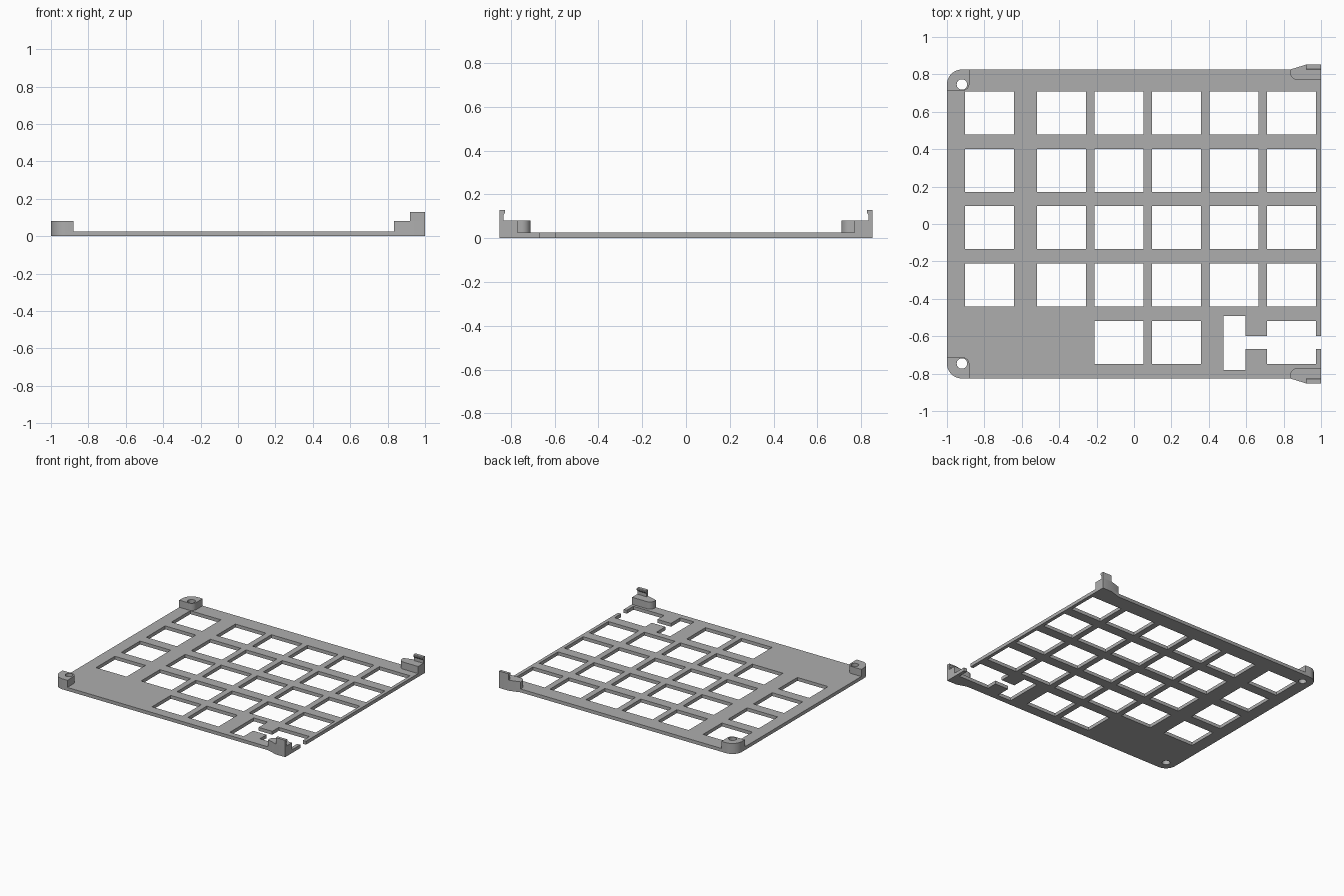
import bpy, bmesh
from math import sin, cos, pi

cube = bpy.data.objects.get("Cube")
if cube:
    bpy.data.objects.remove(cube, do_unlink=True)

grey = bpy.data.materials.new("mid grey")
grey.use_nodes = True
colour = (0.42, 0.42, 0.42, 1)
grey.diffuse_color = colour
grey.node_tree.nodes["Principled BSDF"].inputs["Base Color"].default_value = colour

PLATE, BOSS, HOOK = 0.026, 0.081, 0.13   # top heights
W, D, LUG = 1.0, 0.826, 0.852            # half width, plate half depth, clip half depth
SCREW_X, SCREW_Y = -0.92, 0.746


def arc(cx, cy, r, start, end, steps=10):
    """Points on an arc, angles in quarter turns."""
    angles = [(start + (end - start) * i / steps) * pi / 2 for i in range(steps + 1)]
    return [(cx + r * cos(a), cy + r * sin(a)) for a in angles]


def add_prism(bm, points, low, high, place=lambda u, v, w: (u, v, w)):
    bottom = [bm.verts.new(place(u, v, low)) for u, v in points]
    top = [bm.verts.new(place(u, v, high)) for u, v in points]
    bm.faces.new(bottom[::-1])
    bm.faces.new(top)
    for i in range(len(points)):
        j = (i + 1) % len(points)
        bm.faces.new((bottom[i], bottom[j], top[j], top[i]))


def finish(name, bm):
    bmesh.ops.recalc_face_normals(bm, faces=bm.faces)
    mesh = bpy.data.meshes.new(name)
    bm.to_mesh(mesh)
    bm.free()
    mesh.materials.append(grey)
    obj = bpy.data.objects.new(name, mesh)
    bpy.context.collection.objects.link(obj)
    return obj


def prism(name, *args):
    bm = bmesh.new()
    add_prism(bm, *args)
    return finish(name, bm)


def rect(x0, x1, y0, y1):
    return [(x0, y0), (x1, y0), (x1, y1), (x0, y1)]


def cut(obj, shapes):
    """Cut separate vertical shapes out of an object."""
    bm = bmesh.new()
    for points in shapes:
        add_prism(bm, points, -0.1, 0.3)
    cutter = finish("cutter", bm)
    cutter.hide_render = True
    mod = obj.modifiers.new("cut", 'BOOLEAN')
    mod.object, mod.operation, mod.solver = cutter, 'DIFFERENCE', 'EXACT'
    bpy.context.view_layer.objects.active = obj
    bpy.ops.object.modifier_apply(modifier="cut")
    bpy.data.objects.remove(cutter, do_unlink=True)


def smooth(obj):
    bpy.ops.object.select_all(action='DESELECT')
    obj.select_set(True)
    bpy.context.view_layer.objects.active = obj
    bpy.ops.object.shade_smooth_by_angle(angle=0.5)


# Plate with two round corners and two lugs that carry the clips
lug_edge = [(W, LUG), (0.92, LUG), (0.835, D)]
outline = lug_edge + arc(SCREW_X, SCREW_Y, 0.08, 1, 2)
outline += [(x, -y) for x, y in reversed(outline)]
plate = prism("switch_plate", outline, 0, PLATE)

# Key openings on a regular pitch, the first column set apart
columns = [-0.904] + [-0.519 + 0.3077 * i for i in range(5)]
rows = [0.709 - 0.307 * i for i in range(5)]
openings = [rect(x, x + 0.262, y - 0.23, y)
            for r, y in enumerate(rows) for c, x in enumerate(columns)
            if r < 4 or c in (2, 3, 5)]
openings.append(rect(0.478, 0.596, -0.781, -0.491))   # tall stabiliser opening
screws = [arc(SCREW_X, s * SCREW_Y, 0.028, 0, 4, 32)[:-1] for s in (1, -1)]
cut(plate, openings + screws)
cut(plate, [rect(0.55, 1.1, -0.668, -0.599)])         # slot out through the edge
smooth(plate)

for side, s in (("back", 1), ("front", -1)):
    # Screw boss at the corner
    shape = arc(SCREW_X, SCREW_Y, 0.08, 1, 2) + [(-W, 0.711)]
    shape += arc(-0.92, 0.751, 0.04, 3, 4) + [(-0.88, D)]
    boss = prism(side + "_screw_boss", [(x, s * y) for x, y in shape], PLATE, BOSS)
    cut(boss, screws)
    smooth(boss)

    # Clip block over the lug
    shape = lug_edge + arc(0.875, 0.81, 0.04, 2, 3) + [(W, 0.77)]
    block = prism(side + "_clip_block", [(x, s * y) for x, y in shape], PLATE, BOSS)
    smooth(block)

    # Upright hook with a small lip on its inner side
    lip = [(LUG, BOSS), (LUG, HOOK), (0.829, HOOK), (0.826, 0.126),
           (0.826, 0.117), (0.834, 0.106), (0.834, BOSS)]
    prism(side + "_clip_hook", lip, 0.92, W, lambda y, z, x: (x, s * y, z))
